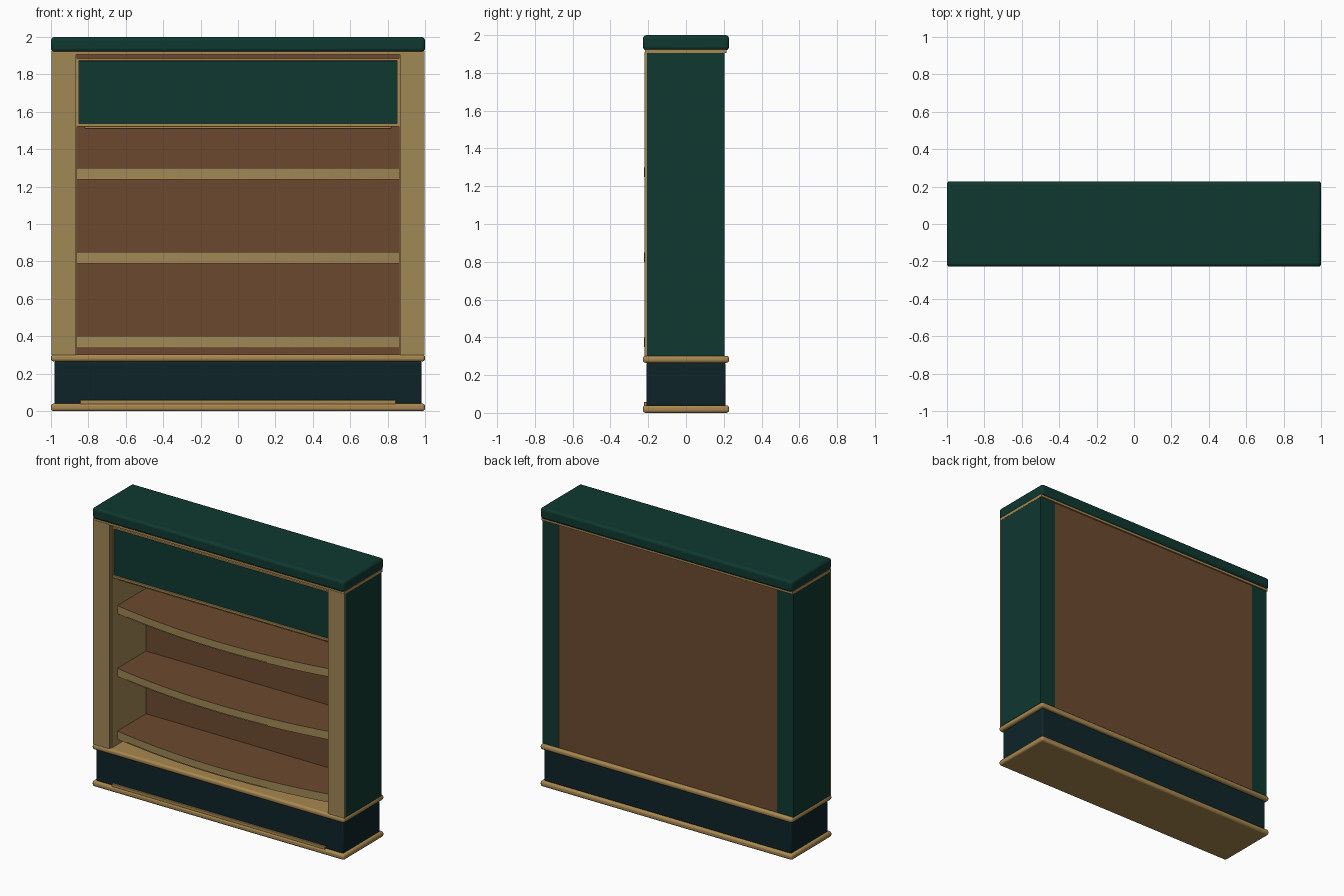
import bpy, bmesh, math

cube = bpy.data.objects.get("Cube")
if cube:
    bpy.data.objects.remove(cube, do_unlink=True)


def material(name, rgb):
    linear = [((c / 255 + 0.055) / 1.055) ** 2.4 for c in rgb] + [1]
    mat = bpy.data.materials.new(name)
    mat.use_nodes = True
    mat.diffuse_color = linear
    mat.node_tree.nodes["Principled BSDF"].inputs["Base Color"].default_value = linear
    return mat


green = material("dark green", (15, 56, 48))
navy = material("deep teal", (14, 36, 40))
gold = material("gold trim", (168, 136, 80))
pale = material("pale gold", (160, 136, 86))
brown = material("brown wood", (108, 73, 47))


def finish(name, bm, mats, rule=None, bevel=0, segments=3):
    bmesh.ops.recalc_face_normals(bm, faces=bm.faces)
    if rule:
        for f in bm.faces:
            f.material_index = rule(f.normal)
    mesh = bpy.data.meshes.new(name)
    bm.to_mesh(mesh)
    bm.free()
    for m in mats:
        mesh.materials.append(m)
    ob = bpy.data.objects.new(name, mesh)
    bpy.context.collection.objects.link(ob)
    if bevel:
        mod = ob.modifiers.new("rounded edges", 'BEVEL')
        mod.width, mod.segments = bevel, segments
        bpy.ops.object.select_all(action='DESELECT')
        bpy.context.view_layer.objects.active = ob
        ob.select_set(True)
        bpy.ops.object.shade_smooth_by_angle(angle=math.radians(40))
    return ob


def box(name, x, y, z, mats, rule=None, bevel=0):
    """Box from (min, max) ranges on each axis."""
    bm = bmesh.new()
    bmesh.ops.create_cube(bm, size=1)
    for v in bm.verts:
        v.co = [r[0] if c < 0 else r[1] for c, r in zip(v.co, (x, y, z))]
    return finish(name, bm, mats, rule, bevel)


def wide(name, half_x, y, z, mat, bevel=0):
    return box(name, (-half_x, half_x), y, z, [mat], bevel=bevel)


# Plinth and its rounded mouldings
wide("base_trim", 1, (-0.228, 0.228), (0, 0.04), gold, 0.014)
wide("base_trim_lip", 0.845, (-0.222, -0.2), (0.035, 0.058), gold, 0.004)
wide("plinth", 0.982, (-0.21, 0.21), (0.035, 0.267), navy, 0.012)
wide("plinth_cap_trim", 1, (-0.228, 0.228), (0.265, 0.302), gold, 0.014)

# Top slab with a thin moulding underneath
wide("top_trim", 0.997, (-0.218, 0.215), (1.905, 1.925), gold)
wide("top_slab", 1, (-0.228, 0.228), (1.92, 2), green, 0.018)

# Side posts: green outside, gold inside, gold face plate
for side, label in ((1, "left"), (-1, "right")):
    def span(a, b):
        return tuple(sorted((a * side, b * side)))
    box(label + "_post", span(0.867, 0.996), (-0.208, 0.205), (0.3, 1.907),
        [green, pale], lambda n: 1 if n.x * side < -0.5 else 0)
    box(label + "_post_face", span(0.867, 0.998), (-0.22, -0.207), (0.3, 1.91), [pale])
    box(label + "_post_lining", span(0.86, 0.868), (-0.2, 0.19), (0.3, 1.907), [pale])

# Back panel
wide("back_panel", 0.868, (0.185, 0.204), (0.3, 1.907), brown)


# Bowed shelves: brown boards with a gold front edge
def shelf(name, bottom, top, half_x, end_y, mid_y, mats, rule):
    bm = bmesh.new()
    steps = 32
    outline = [(half_x, 0.19), (-half_x, 0.19)]
    for i in range(steps + 1):
        t = 2 * i / steps - 1
        outline.append((t * half_x, mid_y + (end_y - mid_y) * t * t))
    face = bm.faces.new([bm.verts.new((x, y, bottom)) for x, y in outline])
    grown = bmesh.ops.extrude_face_region(bm, geom=[face])["geom"]
    for v in grown:
        if isinstance(v, bmesh.types.BMVert):
            v.co.z = top
    finish(name, bm, mats, rule)


for label, top in (("lower", 0.4), ("middle", 0.85), ("upper", 1.3)):
    shelf(label + "_shelf", top - 0.052, top, 0.862, -0.14, -0.222, [brown, pale],
          lambda n: 1 if n.y < -0.5 else 0)
    shelf(label + "_shelf_lip", top - 0.062, top - 0.052, 0.862, -0.134, -0.214,
          [brown, gold], lambda n: 1 if n.y < -0.5 else 0)

# Header panel in a gold frame
wide("header_panel", 0.852, (-0.185, -0.155), (1.53, 1.875), green)
for label, z in (("top", (1.872, 1.886)), ("bottom", (1.52, 1.538))):
    wide("header_rail_" + label, 0.86, (-0.195, -0.15), z, gold, 0.004)
for side, label in ((1, "left"), (-1, "right")):
    box("header_stile_" + label, tuple(sorted((0.851 * side, 0.861 * side))),
        (-0.195, -0.15), (1.52, 1.886), [gold])
wide("header_bead", 0.82, (-0.185, -0.16), (1.509, 1.522), gold, 0.004)
